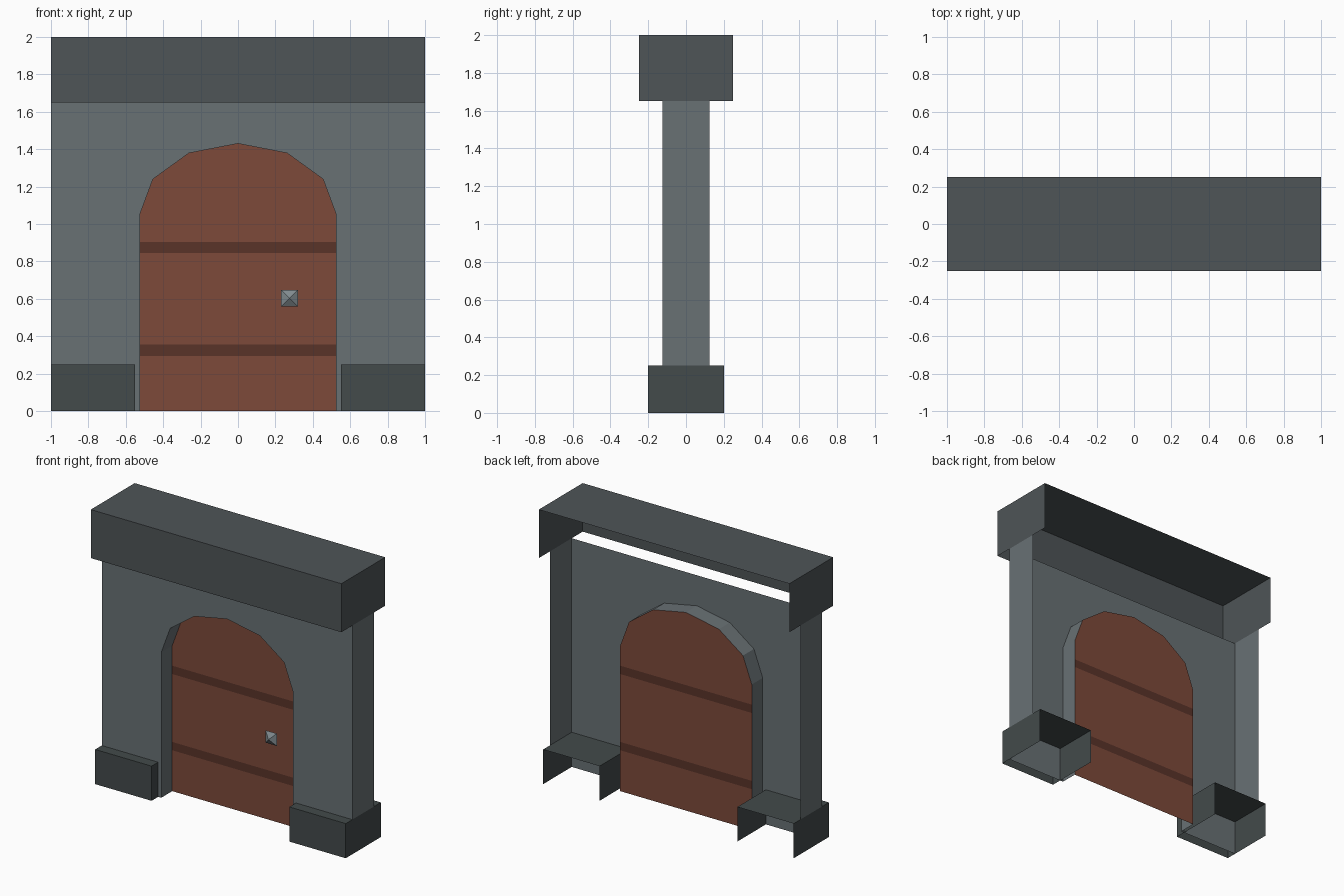
import bpy, bmesh, math
from mathutils import Matrix, Vector

if "Cube" in bpy.data.objects:
    bpy.data.objects.remove(bpy.data.objects["Cube"])


def material(name, rgb):
    m = bpy.data.materials.new(name)
    m.diffuse_color = (*rgb, 1)
    m.use_nodes = True
    m.node_tree.nodes["Principled BSDF"].inputs["Base Color"].default_value = m.diffuse_color
    return m


WALL = material("wall_stone", (0.14, 0.165, 0.175))
LINTEL = material("lintel_stone", (0.077, 0.089, 0.095))
BASE = material("base_stone", (0.056, 0.069, 0.07))
WOOD = material("door_wood", (0.205, 0.067, 0.042))
BAND = material("dark_wood", (0.10, 0.033, 0.022))
METAL = material("knob_metal", (0.22, 0.26, 0.28))


def finish(name, bm, mat):
    bmesh.ops.remove_doubles(bm, verts=bm.verts, dist=1e-5)
    me = bpy.data.meshes.new(name)
    bm.to_mesh(me)
    bm.free()
    me.materials.append(mat)
    ob = bpy.data.objects.new(name, me)
    bpy.context.collection.objects.link(ob)
    return ob


def panels(name, polygons, mat):
    bm = bmesh.new()
    for poly in polygons:
        bm.faces.new([bm.verts.new(p) for p in poly])
    return finish(name, bm, mat)


def open_block(name, x0, x1, depth, z0, z1, mat):
    """Box without its back and bottom faces."""
    bm = bmesh.new()
    bmesh.ops.create_cube(bm, size=1)
    bm.normal_update()
    hidden = [f for f in bm.faces if f.normal.y > 0.9 or f.normal.z < -0.9]
    bmesh.ops.delete(bm, geom=hidden, context='FACES')
    bmesh.ops.scale(bm, vec=(x1 - x0, depth, z1 - z0), verts=bm.verts)
    bmesh.ops.translate(bm, vec=((x0 + x1) / 2, 0, (z0 + z1) / 2), verts=bm.verts)
    return finish(name, bm, mat)


# Shared dimensions and six-sided arch, right to left
TOP, FRONT, HALF, SPRING, RISE = 1.65, -0.125, 0.525, 1.05, 0.38
arch = [(HALF * math.cos(i * math.pi / 6), SPRING + RISE * math.sin(i * math.pi / 6))
        for i in range(7)]
outline = [(HALF, 0)] + arch + [(-HALF, 0)]


def at(y, pts):
    return [(x, y, z) for x, z in pts]


# Wall front with arched opening, its jamb, and the two end faces
front = at(FRONT, [(-1, 0)] + outline[::-1] + [(1, 0), (1, TOP), (-1, TOP)])
jamb = [[(a[0], FRONT, a[1]), (b[0], FRONT, b[1]), (b[0], 0, b[1]), (a[0], 0, a[1])]
        for a, b in zip(outline, outline[1:])]
right_end = [(1, FRONT, 0.25), (1, -FRONT, 0.25), (1, -FRONT, TOP), (1, FRONT, TOP)]
left_end = [(-x, y, z) for x, y, z in reversed(right_end)]
panels("wall", [front, right_end, left_end] + jamb, WALL)

# Lintel and base blocks
open_block("lintel", -1, 1, 0.5, TOP, 2, LINTEL)
open_block("right_base", 0.55, 1, 0.4, 0, 0.25, BASE)
open_block("left_base", -1, -0.55, 0.4, 0, 0.25, BASE)


# Door planks and the two flush bands
def strip(z0, z1):
    return at(0, [(-HALF, z0), (HALF, z0), (HALF, z1), (-HALF, z1)])


panels("door", [strip(0, 0.295), strip(0.355, 0.845),
                at(0, [(-HALF, 0.905), (HALF, 0.905)] + arch)], WOOD)
panels("door_bands", [strip(0.295, 0.355), strip(0.845, 0.905)], BAND)

# Faceted knob: square rim, pointed front, tapering back to the door
rim = at(-0.015, [(0.23, 0.558), (0.32, 0.558), (0.32, 0.647), (0.23, 0.647)])
tip, root = (0.275, -0.045, 0.6025), (0.275, 0, 0.6025)
knob = []
for a, b in zip(rim, rim[1:] + rim[:1]):
    knob += [[a, b, tip], [b, a, root]]
panels("knob", knob, METAL)
